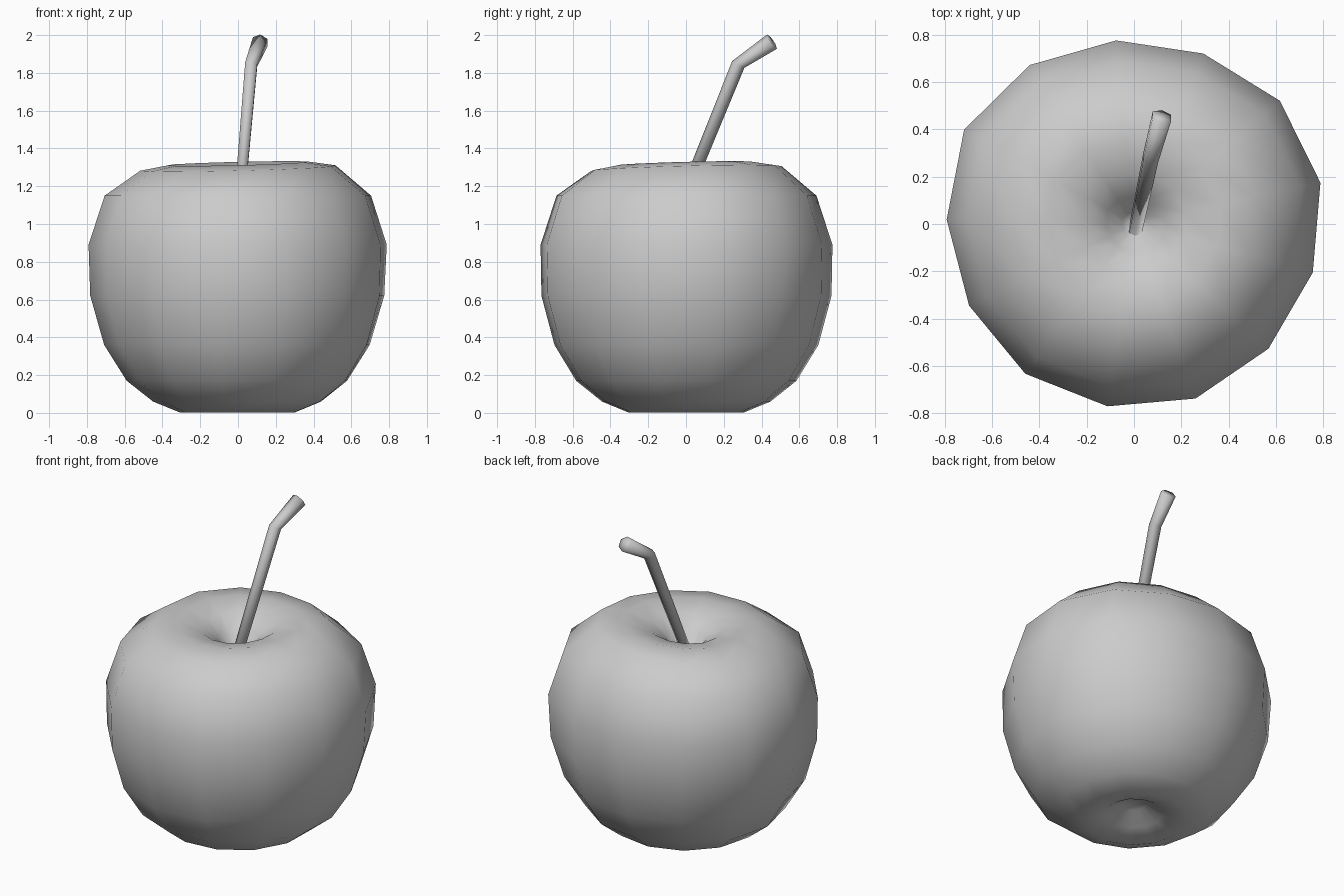
import bpy, bmesh
from math import cos, sin, pi, radians
from mathutils import Vector

if "Cube" in bpy.data.objects:
    bpy.data.objects.remove(bpy.data.objects["Cube"])


def loft(name, rings, start, end):
    """Skin a list of rings and close both ends with a fan to a point."""
    bm = bmesh.new()
    rows = [[bm.verts.new(p) for p in ring] for ring in rings]
    n = len(rows[0])
    for a, b in zip(rows, rows[1:]):
        for i in range(n):
            j = (i + 1) % n
            bm.faces.new((a[i], a[j], b[j], b[i]))
    first, last = bm.verts.new(start), bm.verts.new(end)
    for i in range(n):
        j = (i + 1) % n
        bm.faces.new((first, rows[0][j], rows[0][i]))
        bm.faces.new((last, rows[-1][i], rows[-1][j]))
    bmesh.ops.recalc_face_normals(bm, faces=bm.faces)
    for f in bm.faces:
        f.smooth = True
    mesh = bpy.data.meshes.new(name)
    bm.to_mesh(mesh)
    bm.free()
    obj = bpy.data.objects.new(name, mesh)
    bpy.context.collection.objects.link(obj)
    return obj


# Apple body: 13-sided turned profile with a slightly uneven outline
profile = [(0.07, 0.10), (0.17, 0.04), (0.31, 0.003), (0.45, 0.06), (0.59, 0.17),
           (0.71, 0.36), (0.785, 0.62), (0.795, 0.89), (0.71, 1.15), (0.52, 1.295),
           (0.37, 1.32), (0.22, 1.285), (0.12, 1.22), (0.05, 1.12)]
outline = [0.808, 0.808, 0.775, 0.777, 0.804, 0.824, 0.791,
           0.775, 0.780, 0.776, 0.780, 0.772, 0.781]
rings = []
for r, z in profile:
    ring = []
    for k, wide in enumerate(outline):
        a = radians(12.5) + 2 * pi * k / len(outline)
        s = r * (1 + (wide / 0.795 - 1) * min(1, z))
        x, y = s * cos(a), s * sin(a)
        lift = 0.025 * (x + y) if z > 1.2 else 0  # shoulder rises to the back right
        ring.append((x, y, z + lift))
    rings.append(ring)
loft("apple_body", rings, (0, 0, 0.11), (0, 0, 1.09))

# Stem: bent hexagonal tube that flares to its tip
path = [Vector(p) for p in [(0.005, -0.03, 1.09), (0.07, 0.277, 1.845), (0.118, 0.455, 1.965)]]
radii = [0.031, 0.037, 0.046]
dirs = [path[1] - path[0], path[2] - path[0], path[2] - path[1]]
stem = []
for p, r, d in zip(path, radii, dirs):
    d = d.normalized()
    u = Vector((1, 0, 0)).cross(d).normalized()
    v = d.cross(u)
    stem.append([p + r * (cos(i * pi / 3) * u + sin(i * pi / 3) * v) for i in range(6)])
loft("stem", stem, path[0], path[2])
